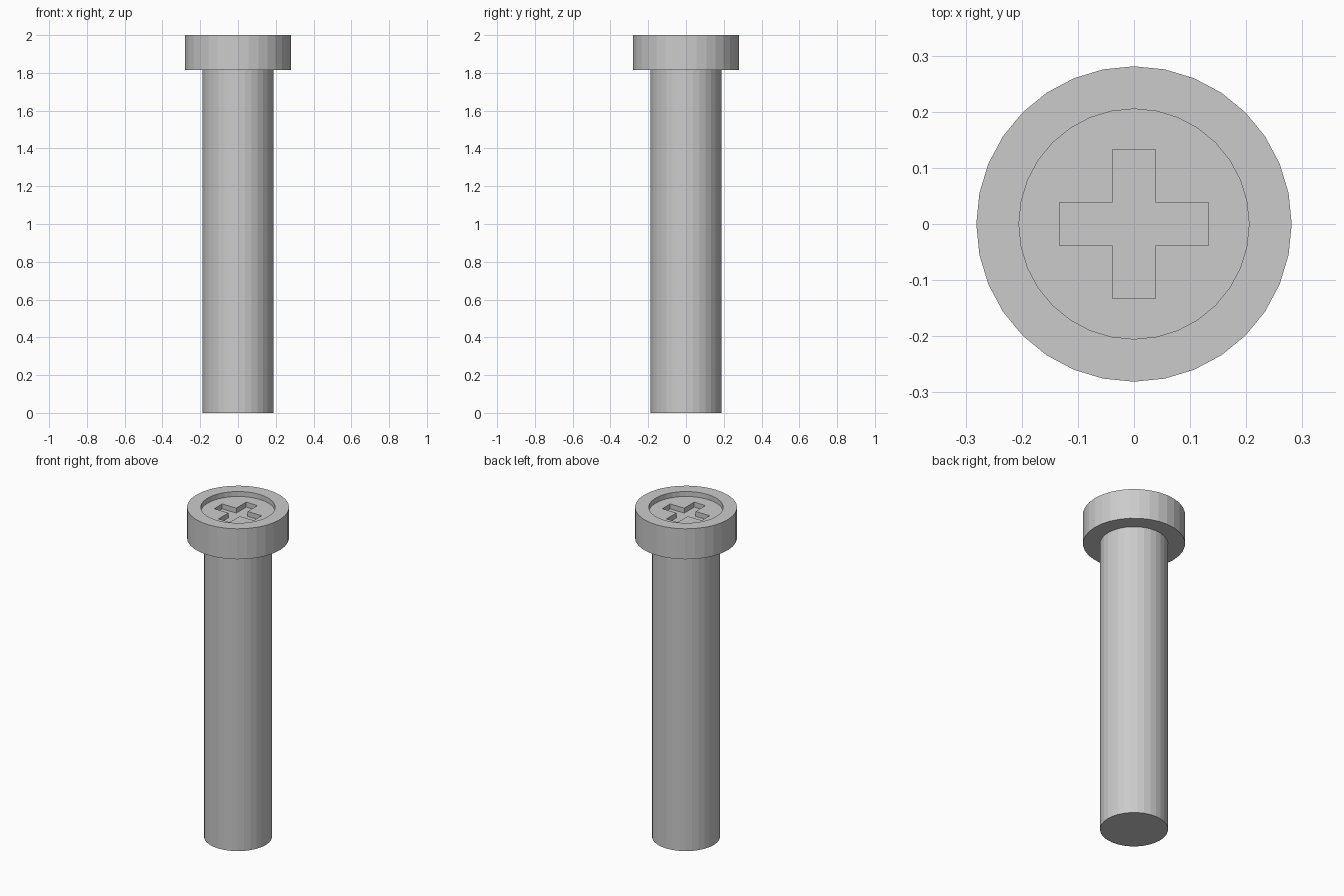
import bpy, bmesh, math

if "Cube" in bpy.data.objects:
    bpy.data.objects.remove(bpy.data.objects["Cube"])

SIDES = 32


def make_object(name, bm):
    bmesh.ops.recalc_face_normals(bm, faces=bm.faces)
    mesh = bpy.data.meshes.new(name)
    bm.to_mesh(mesh)
    bm.free()
    obj = bpy.data.objects.new(name, mesh)
    bpy.context.collection.objects.link(obj)
    return obj


def lathe(name, profile):
    """Closed solid of stacked rings with capped ends."""
    bm = bmesh.new()
    rings = []
    for r, z in profile:
        rings.append([bm.verts.new((r * math.cos(2 * math.pi * i / SIDES),
                                    r * math.sin(2 * math.pi * i / SIDES), z))
                      for i in range(SIDES)])
    for a, b in zip(rings, rings[1:]):
        for i in range(SIDES):
            j = (i + 1) % SIDES
            bm.faces.new((a[i], a[j], b[j], b[i]))
    bm.faces.new(rings[0])
    bm.faces.new(rings[-1])
    return make_object(name, bm)


# Shaft, head and round recess in one profile
screw = lathe("screw", [(0.187, 0), (0.187, 1.815), (0.281, 1.815),
                        (0.281, 2.0), (0.205, 2.0), (0.205, 1.97)])

# Cross-shaped cutter for the driver slot
w, l = 0.038, 0.133
outline = []
for k in range(4):
    c, s = round(math.cos(k * math.pi / 2)), round(math.sin(k * math.pi / 2))
    for x, y in ((l, -w), (l, w), (w, w)):
        outline.append((c * x - s * y, s * x + c * y))
bm = bmesh.new()
base = bm.faces.new([bm.verts.new((x, y, 1.94)) for x, y in outline])
top = bmesh.ops.extrude_face_region(bm, geom=[base])
bmesh.ops.translate(bm, vec=(0, 0, 0.1),
                    verts=[v for v in top["geom"] if isinstance(v, bmesh.types.BMVert)])
cutter = make_object("slot_cutter", bm)

# Cut the slot, then discard the cutter
cut = screw.modifiers.new("driver_slot", 'BOOLEAN')
cut.operation = 'DIFFERENCE'
cut.solver = 'EXACT'
cut.object = cutter
bpy.context.view_layer.objects.active = screw
bpy.ops.object.modifier_apply(modifier=cut.name)
bpy.data.objects.remove(cutter)
